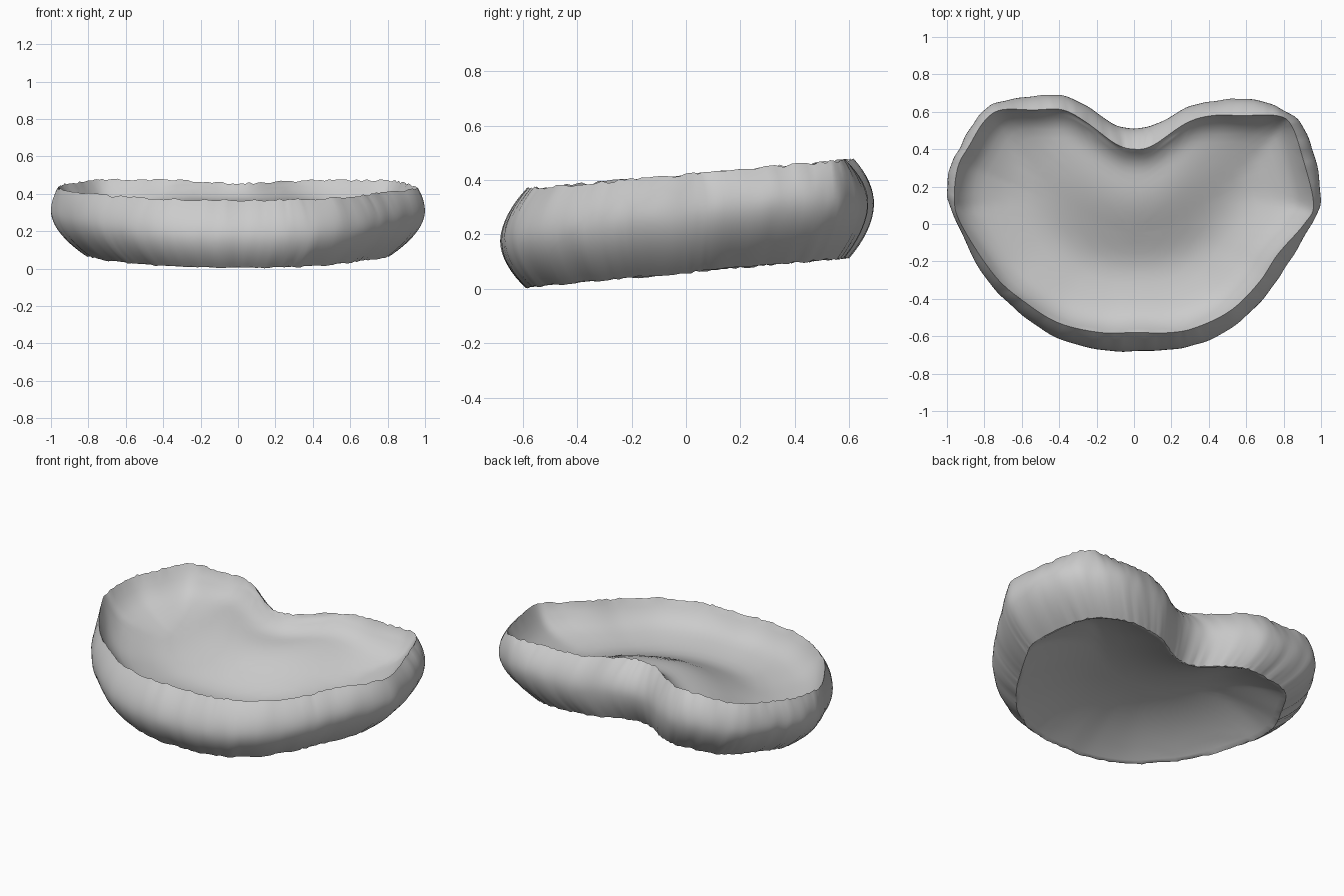
import bpy, bmesh, math, random
from mathutils import Vector

random.seed(4)
cube = bpy.data.objects.get("Cube")
if cube:
    bpy.data.objects.remove(cube)

fabric = bpy.data.materials.new("grey fabric")
fabric.use_nodes = True
COLOUR = (0.6, 0.6, 0.6, 1)
fabric.diffuse_color = COLOUR
fabric.node_tree.nodes["Principled BSDF"].inputs["Base Color"].default_value = COLOUR

# Bean outline: widest point (x, y) paired with top rim point (x, y)
OUTLINE = [
    (0, .51, 0, .4), (-.12, .54, -.1, .43), (-.25, .63, -.25, .54),
    (-.4, .69, -.38, .61), (-.56, .68, -.54, .61), (-.73, .65, -.71, .61),
    (-.83, .58, -.8, .55), (-.92, .43, -.88, .42), (-.98, .31, -.94, .31),
    (-1, .17, -.96, .15), (-.95, .01, -.93, .01), (-.8, -.28, -.75, -.27),
    (-.65, -.44, -.58, -.42), (-.45, -.59, -.4, -.53), (-.2, -.67, -.18, -.58),
    (0, -.68, 0, -.58), (.2, -.67, .2, -.58), (.38, -.63, .34, -.55),
    (.57, -.52, .52, -.46), (.73, -.35, .67, -.31), (.83, -.2, .77, -.16),
    (.95, 0, .91, 0), (1, .14, .96, .11), (.96, .38, .9, .36),
    (.89, .54, .84, .53), (.76, .63, .76, .58), (.6, .67, .58, .58),
    (.45, .66, .42, .58), (.3, .63, .28, .54), (.13, .54, .1, .42)]
STEPS = 7
CENTRE = Vector((0, -0.05))
NOTCH = Vector((0, 0.4))


def smooth_loop(points):
    """Closed Catmull-Rom curve through the points."""
    n, out = len(points), []
    for i in range(n):
        a, b, c, d = (Vector(points[(i + k) % n]) for k in (-1, 0, 1, 2))
        for s in range(STEPS):
            t = s / STEPS
            out.append(b + (c - a) * t / 2 + (a * 2 - b * 5 + c * 4 - d) * t**2 / 2
                       + (b * 3 - a - c * 3 + d) * t**3 / 2)
    return out


loop = smooth_loop(OUTLINE)
N = len(loop)
widest = [Vector(p[:2]) for p in loop]
top_rim = [Vector(p[2:]) for p in loop]
base_rim = [Vector((p.x * .82, p.y * .865)) for p in widest]
ragged_top = [random.uniform(-.006, .006) for _ in loop]
ragged_base = [random.uniform(0, .01) for _ in loop]
wrinkle = [.004 * math.sin(i * .9) * math.sin(i * .23) for i in range(N)]


def base_z(y):
    return .055 + .092 * y


def top_z(y):
    return .42 + .09 * y


def build(name, rings, pole=None):
    bm = bmesh.new()
    rows = [[bm.verts.new(co) for co in ring] for ring in rings]
    for low, high in zip(rows, rows[1:]):
        for i in range(N):
            j = (i + 1) % N
            bm.faces.new((low[i], low[j], high[j], high[i]))
    if pole:
        tip = bm.verts.new(pole)
        for i in range(N):
            bm.faces.new((rows[-1][i], rows[-1][(i + 1) % N], tip))
    mesh = bpy.data.meshes.new(name)
    bm.to_mesh(mesh)
    bm.free()
    mesh.materials.append(fabric)
    obj = bpy.data.objects.new(name, mesh)
    bpy.context.collection.objects.link(obj)
    bpy.ops.object.select_all(action="DESELECT")
    obj.select_set(True)
    bpy.context.view_layer.objects.active = obj
    bpy.ops.object.shade_smooth_by_angle(angle=math.radians(50))
    return obj


# Bulging side wall, widest higher up at the two ends
def wall_ring(h):
    ring = []
    for i in range(N):
        mid = .49 + .16 * widest[i].x ** 2
        if h > mid:
            side, rim = (h - mid) / (1 - mid), top_rim[i]
        else:
            side, rim = (mid - h) / mid, base_rim[i]
        p = widest[i].lerp(rim, side ** 1.9)
        p = p * (1 + wrinkle[i] * (1 - side))
        low = base_z(p.y) + ragged_base[i]
        high = top_z(p.y) + ragged_top[i]
        ring.append((p.x, p.y, low + (high - low) * h))
    return ring


build("side_wall", [wall_ring(k / 16) for k in range(17)])


def ease_out(gap, reach, power):
    return 1 - (1 - min(gap / reach, 1)) ** power


# Seat: a quick drop inside the rim, then a bowl that wraps round a notch mound
def seat_depth(p, gap):
    t = min(max(((p - NOTCH).length - .2) / .5, 0), 1)
    away = t * t * (3 - 2 * t)
    return -.08 * ease_out(gap, .14, 2.5) - .12 * ease_out(gap, .45, 2) * away


def underside_depth(p, gap):
    return .15 * ease_out(gap, .5, 2)


# Dished panels closing the top and the underside
def dish(name, rim, ragged, plane, depth):
    def height(p):
        return plane(p.y) + depth(p, min((p - q).length for q in rim))

    rings = [[(q.x, q.y, plane(q.y) + r) for q, r in zip(rim, ragged)]]
    for t in (.985, .96, .93, .89, .84, .77, .69, .6, .5, .4, .3, .2, .1):
        ring = [CENTRE.lerp(q, t) for q in rim]
        rings.append([(p.x, p.y, height(p)) for p in ring])
    return build(name, rings, (CENTRE.x, CENTRE.y, height(CENTRE)))


dish("sunken_seat", top_rim, ragged_top, top_z, seat_depth)
underside = dish("underside", base_rim, ragged_base, base_z, underside_depth)
underside.data.flip_normals()
